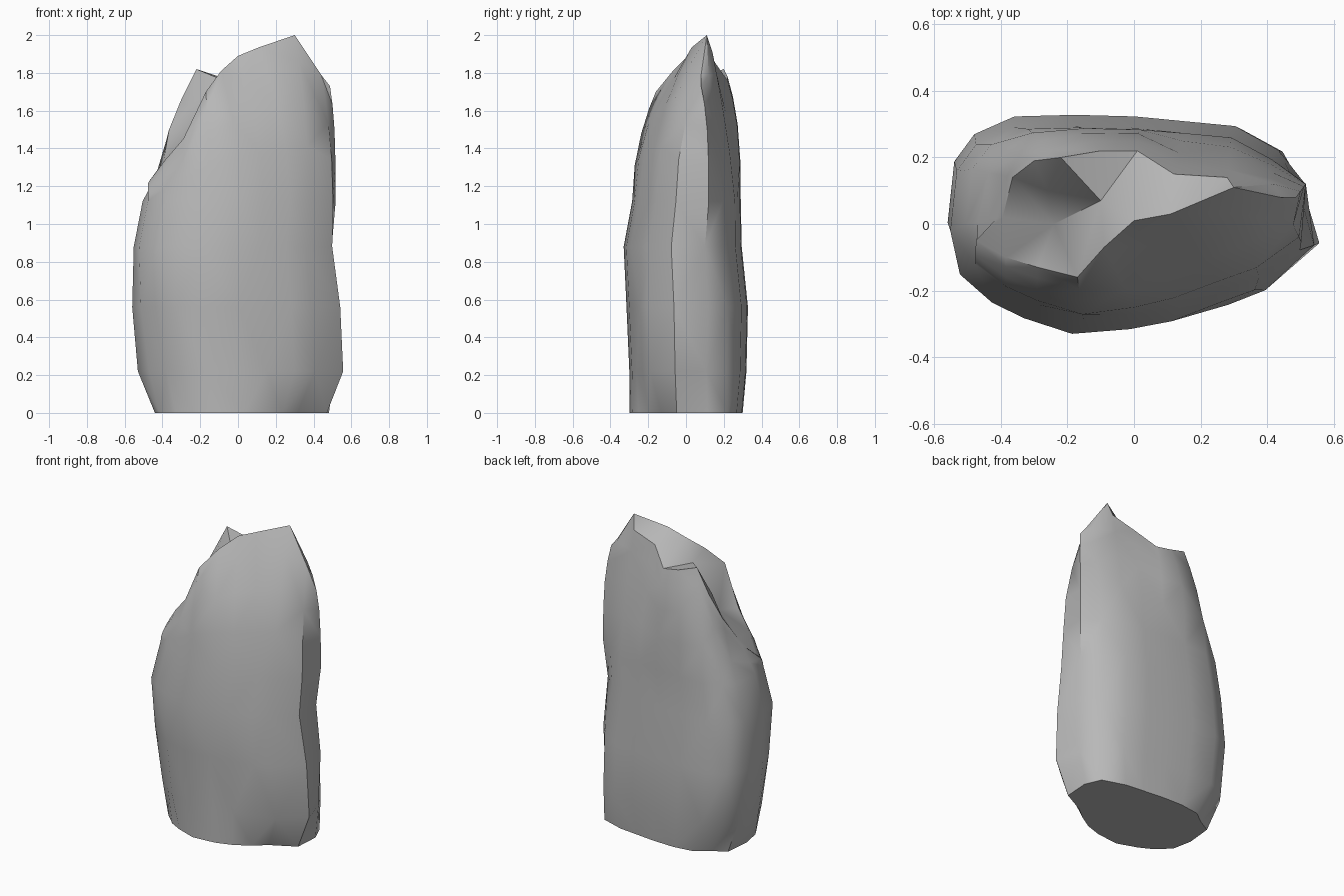
import bpy, bmesh, math

if "Cube" in bpy.data.objects:
    bpy.data.objects.remove(bpy.data.objects["Cube"])

# Columns around the rock: plan outline (x, y) and where each one ends on the rim (x, y, z)
COLS = [
    (-.56, .00, -.395, .02, 1.33), (-.53, -.14, -.475, -.05, 1.22),
    (-.43, -.23, -.385, -.10, 1.34), (-.33, -.28, -.29, -.13, 1.45),
    (-.18, -.33, -.17, -.16, 1.70), (.00, -.315, -.09, -.07, 1.81),
    (.13, -.29, .00, .01, 1.89), (.28, -.255, .11, .03, 1.935),
    (.39, -.21, .30, .11, 2.00), (.54, -.07, .44, .08, 1.79),
    (.53, .10, .487, .08, 1.73), (.43, .225, .42, .12, 1.79),
    (.30, .30, .28, .14, 1.91), (.15, .315, .12, .15, 1.86),
    (.00, .33, .01, .22, 1.76), (-.18, .335, -.10, .22, 1.78),
    (-.36, .33, -.22, .20, 1.82), (-.48, .275, -.30, .19, 1.66),
    (-.54, .19, -.365, .14, 1.50)]

# Body levels: z, x range, y range
LEVELS = [(0, -.44, .49, -.30, .30), (.22, -.53, .555, -.30, .32),
          (.56, -.56, .545, -.315, .328), (.88, -.552, .507, -.33, .295),
          (1.12, -.505, .515, -.285, .29)]

# Base columns pushed in (undercuts) or out (foot at the rear right)
BASE = {6: (1, .95), 7: (.87, .84), 8: (.87, .68), 9: (.96, .75), 10: (1, 1.3),
        11: (1.1, 1.1), 16: (.93, .95), 17: (.91, .88)}

# How late each column bends inwards (2 where not listed)
BEND = {0: 1.0, 18: .8, 17: .9, 16: 1.8, 15: 3, 14: 3.2, 10: 3.4,
        11: 1.3, 12: 1.3, 13: 1.5}

bm = bmesh.new()
n = len(COLS)


def fit(v, lo, hi, vmin, vmax):
    return lo + (v - vmin) / (vmax - vmin) * (hi - lo)


# Lower body rings
rings = []
for z, x0, x1, y0, y1 in LEVELS:
    ring = []
    for i, c in enumerate(COLS):
        x, y = fit(c[0], x0, x1, -.56, .54), fit(c[1], y0, y1, -.33, .335)
        if z == 0:
            sx, sy = BASE.get(i, (1, 1))
            x, y = x * sx, y * sy
        elif i == 9:                       # right edge leans back with height
            x *= 1.01 - .03 * z
        elif i == 10:
            x *= .91 + .1 * z
            y += .03 * z
        elif i in (1, 2) and z < .8:       # front left tapers to the foot
            x, y = x * (.92 + .09 * z), y * (.9 + .1 * z)
        if i in (7, 8, 9) and z > .8:      # waist on the front right
            y *= 1 - .1 * z
        ring.append(bm.verts.new((x, y, z)))
    rings.append(ring)

# Upper body: each column curves in towards its own rim point
base = [v.co.copy() for v in rings[-1]]
for t in (.33, .62, .84, 1):
    ring = []
    for i, (b, c) in enumerate(zip(base, COLS)):
        k = t ** BEND.get(i, 2)
        ring.append(bm.verts.new((b.x + (c[2] - b.x) * k, b.y + (c[3] - b.y) * k,
                                  b.z + (c[4] - b.z) * t)))
    rings.append(ring)

# Side faces, split along alternating diagonals
for r, (a, b) in enumerate(zip(rings, rings[1:])):
    for i in range(n):
        j = (i + 1) % n
        if (i + r) % 2:
            tris = ((a[i], a[j], b[j]), (a[i], b[j], b[i]))
        else:
            tris = ((a[i], a[j], b[i]), (a[j], b[j], b[i]))
        for f in tris:
            bm.faces.new(f)
bm.faces.new(rings[0][::-1])

# Broken top: groove on the left between the front mass and the rear spike
top = rings[-1] + [bm.verts.new(p) for p in
                   ((-.24, .0, 1.47), (-.10, .07, 1.77), (-.26, .10, 1.62))]
g, h, s = n, n + 1, n + 2
CAP = [(0, 1, 2), (0, 2, g), (2, 3, g), (3, 4, g), (4, h, g), (4, 5, h), (5, 6, h),
       (0, g, 18), (18, g, s), (18, s, 17), (17, s, 16), (16, s, h), (s, g, h),
       (16, h, 15), (15, h, 14), (h, 6, 14), (6, 13, 14), (6, 7, 13), (7, 12, 13),
       (7, 8, 12), (8, 11, 12), (8, 9, 11), (9, 10, 11)]
for f in CAP:
    bm.faces.new([top[i] for i in f])
bmesh.ops.recalc_face_normals(bm, faces=bm.faces)

mesh = bpy.data.meshes.new("standing_rock")
bm.to_mesh(mesh)
bm.free()
rock = bpy.data.objects.new("standing_rock", mesh)
bpy.context.collection.objects.link(rock)

stone = bpy.data.materials.new("grey_stone")
stone.diffuse_color = (.48, .48, .48, 1)
stone.use_nodes = True
stone.node_tree.nodes["Principled BSDF"].inputs["Base Color"].default_value = stone.diffuse_color
mesh.materials.append(stone)

bpy.context.view_layer.objects.active = rock
rock.select_set(True)
bpy.ops.object.shade_smooth_by_angle(angle=math.radians(40))
